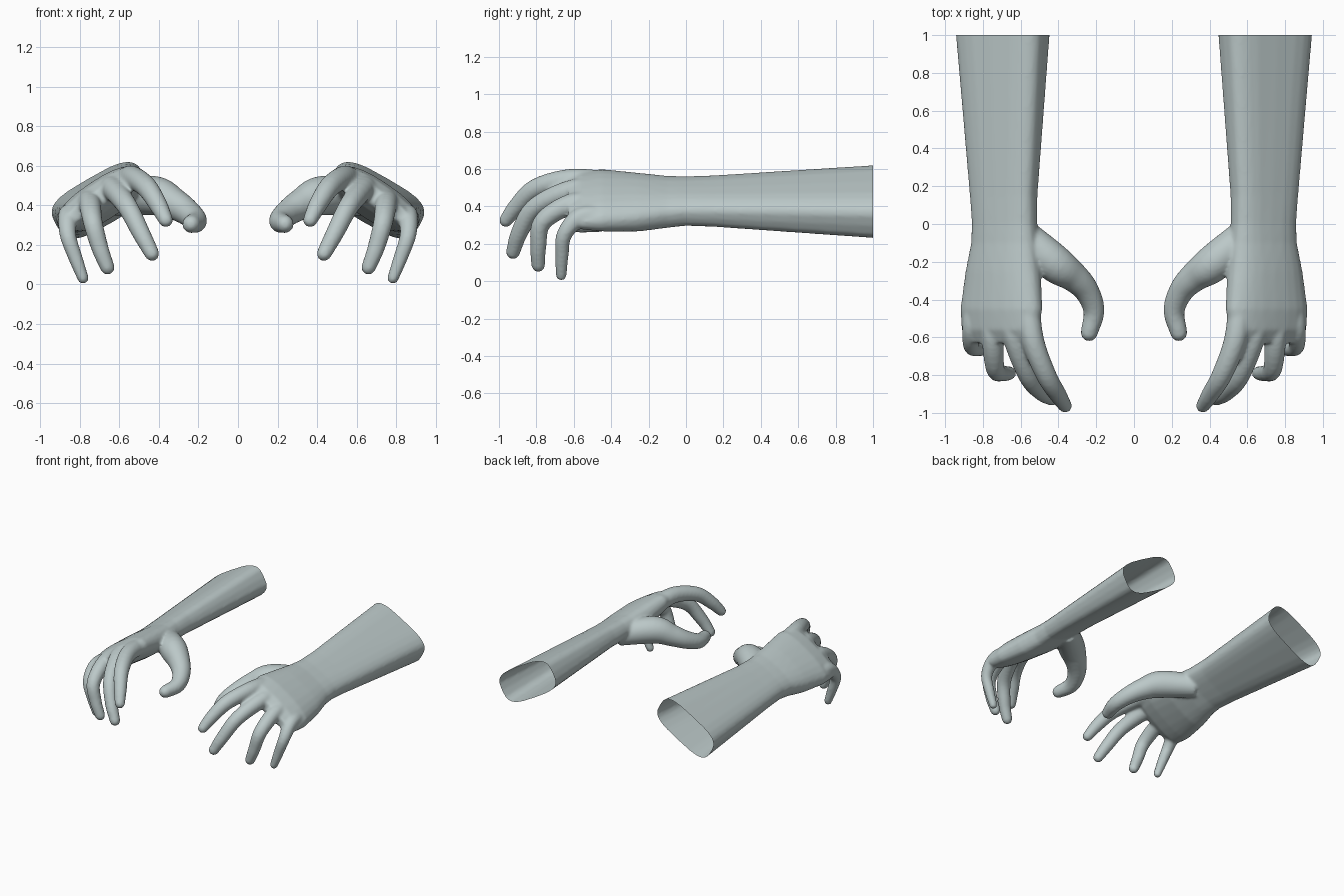
import bpy, bmesh, math
from mathutils import Vector

if "Cube" in bpy.data.objects:
    bpy.data.objects.remove(bpy.data.objects["Cube"])

SIDES = 24
bm = bmesh.new()


def loft(rings):
    """Skin a list of vertex-position rings into a closed tube."""
    loops = [[bm.verts.new(p) for p in ring] for ring in rings]
    for a, b in zip(loops, loops[1:]):
        for i in range(SIDES):
            j = (i + 1) % SIDES
            bm.faces.new((a[i], a[j], b[j], b[i]))
    bm.faces.new(loops[0])
    bm.faces.new(loops[-1])


def arm_ring(y, cx, cz, a, b, tilt, n):
    """Tilted rounded-rectangle section across the arm or palm."""
    t = math.radians(tilt)
    ring = []
    for i in range(SIDES):
        w = 2 * math.pi * i / SIDES
        c, s = math.cos(w), math.sin(w)
        u = a * math.copysign(abs(c) ** (2 / n), c)
        v = b * math.copysign(abs(s) ** (2 / n), s)
        ring.append((cx + u * math.cos(t) - v * math.sin(t), y,
                     cz + u * math.sin(t) + v * math.cos(t)))
    return ring


def catmull(p0, p1, p2, p3, t):
    return 0.5 * (2 * p1 + (p2 - p0) * t + (2 * p0 - 5 * p1 + 4 * p2 - p3) * t * t
                  + (3 * p1 - p0 - 3 * p2 + p3) * t ** 3)


def finger(points):
    """Tapered round tube through (x, y, z, radius) joints with a domed tip."""
    pts = [Vector(p) for p in points]
    pts = [2 * pts[0] - pts[1]] + pts + [2 * pts[-1] - pts[-2]]
    path = []
    for k in range(1, len(pts) - 2):
        path += [catmull(*pts[k - 1:k + 3], s / 5) for s in range(5)]
    path.append(pts[-2])
    # domed tip
    tip, d = path[-1], (path[-1] - path[-2]).to_3d().normalized()
    for ang in (25, 50, 70, 84):
        g = math.radians(ang)
        c = tip.to_3d() + d * tip.w * math.sin(g)
        path.append(Vector((*c, tip.w * math.cos(g))))
    rings, u, last = [], None, None
    for k, p in enumerate(path):
        d = (path[min(k + 1, len(path) - 1)] - path[max(k - 1, 0)]).to_3d().normalized()
        if u is None:
            u = d.orthogonal().normalized()
        else:
            u.rotate(last.rotation_difference(d))
        last, v = d, d.cross(u)
        rings.append([p.to_3d() + p.w * (u * math.cos(2 * math.pi * i / SIDES)
                                         + v * math.sin(2 * math.pi * i / SIDES))
                      for i in range(SIDES)])
    loft(rings)


# forearm, wrist and palm: y, centre x, centre z, half width, half depth, tilt, squareness
loft([arm_ring(*r) for r in (
    (1.06, 0.695, 0.425, 0.262, 0.128, -30, 3.5),
    (0.15, 0.690, 0.428, 0.190, 0.090, -30, 3.0),
    (0.00, 0.685, 0.428, 0.185, 0.088, -30, 2.8),
    (-0.10, 0.683, 0.424, 0.193, 0.093, -31, 2.7),
    (-0.25, 0.692, 0.422, 0.222, 0.100, -33, 2.5),
    (-0.45, 0.702, 0.432, 0.250, 0.092, -34, 2.4),
    (-0.56, 0.708, 0.432, 0.240, 0.075, -35, 2.3),
    (-0.63, 0.710, 0.430, 0.200, 0.040, -35, 2.2))])

# thumb
finger([(0.62, -0.03, 0.43, 0.085), (0.43, -0.20, 0.45, 0.10), (0.32, -0.28, 0.405, 0.08),
        (0.25, -0.355, 0.36, 0.066), (0.212, -0.46, 0.32, 0.056), (0.237, -0.575, 0.305, 0.046)])
# index finger
finger([(0.565, -0.42, 0.525, 0.065), (0.535, -0.62, 0.540, 0.060), (0.465, -0.80, 0.495, 0.054),
        (0.405, -0.90, 0.405, 0.047), (0.365, -0.963, 0.325, 0.037)])
# middle finger
finger([(0.66, -0.42, 0.470, 0.065), (0.635, -0.60, 0.485, 0.060), (0.56, -0.805, 0.395, 0.052),
        (0.49, -0.890, 0.260, 0.046), (0.435, -0.925, 0.155, 0.038)])
# ring finger
finger([(0.76, -0.42, 0.400, 0.062), (0.75, -0.60, 0.415, 0.058), (0.735, -0.765, 0.320, 0.050),
        (0.70, -0.790, 0.190, 0.044), (0.66, -0.790, 0.085, 0.037)])
# little finger
finger([(0.84, -0.42, 0.345, 0.060), (0.858, -0.56, 0.345, 0.052), (0.860, -0.650, 0.250, 0.042),
        (0.82, -0.664, 0.130, 0.036), (0.783, -0.667, 0.031, 0.029)])

bmesh.ops.recalc_face_normals(bm, faces=bm.faces)
mesh = bpy.data.meshes.new("hand_and_forearm")
bm.to_mesh(mesh)
bm.free()
obj = bpy.data.objects.new("hand_and_forearm", mesh)
bpy.context.collection.objects.link(obj)
bpy.context.view_layer.objects.active = obj
obj.select_set(True)

# fuse all parts into one skin and soften the joins
remesh = obj.modifiers.new("fuse", 'REMESH')
remesh.mode = 'VOXEL'
remesh.voxel_size = 0.011
soften = obj.modifiers.new("soften", 'SMOOTH')
soften.factor = 0.5
soften.iterations = 6
for name in ("fuse", "soften"):
    bpy.ops.object.modifier_apply(modifier=name)

# open, straight cut at the elbow end
bm = bmesh.new()
bm.from_mesh(obj.data)
bmesh.ops.bisect_plane(bm, geom=bm.verts[:] + bm.edges[:] + bm.faces[:],
                       plane_co=(0, 1, 0), plane_no=(0, 1, 0), clear_outer=True)
for f in bm.faces:
    f.smooth = True
    f.material_index = 0
bm.to_mesh(obj.data)
bm.free()

# one pale grey-green skin colour
skin = bpy.data.materials.new("pale_grey_green")
skin.diffuse_color = (0.50, 0.58, 0.58, 1)
skin.use_nodes = True
skin.node_tree.nodes["Principled BSDF"].inputs["Base Color"].default_value = skin.diffuse_color
obj.data.materials.clear()
obj.data.materials.append(skin)

# the other hand
mirror = obj.modifiers.new("other_hand", 'MIRROR')
mirror.use_axis = (True, False, False)
mirror.use_mirror_merge = False
